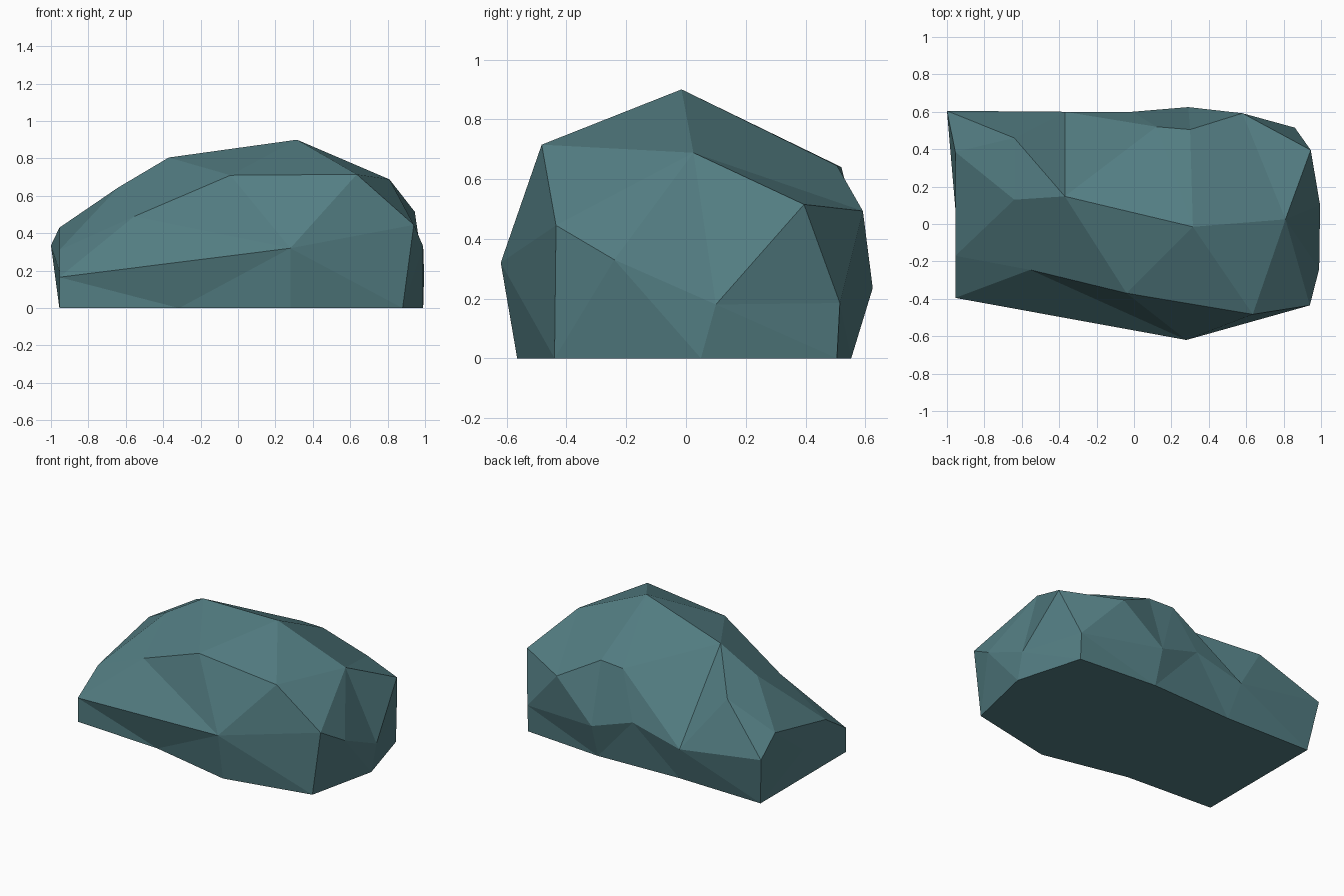
import bpy, bmesh

if "Cube" in bpy.data.objects:
    bpy.data.objects.remove(bpy.data.objects["Cube"])

# Contour rings of the boulder, each running counter-clockwise from the front left
base_xy = [(-.955, -.395), (-.315, -.435), (.28, -.565), (.88, -.44), (.99, .05),
           (.86, .505), (.29, .553), (-.32, .53), (-.955, .545)]
waist_pts = [(-.955, -.395, .165), (.28, -.62, .32), (.94, -.435, .445), (.99, -.24, .33),
             (.995, .10, .18), (.86, .515, .185), (.29, .625, .235), (-.01, .60, .33),
             (-.37, .60, .24), (-1, .605, .335), (-.955, .08, .195)]
shoulder_pts = [(-.955, -.17, .31), (-.555, -.245, .49), (-.04, -.37, .71), (.635, -.483, .715),
                (.81, .025, .688), (.945, .395, .515), (.58, .592, .493), (.30, .505, .645),
                (.12, .52, .64), (-.37, .148, .805), (-.64, .46, .61), (-.955, .385, .43)]

bm = bmesh.new()
base = [bm.verts.new((x, y, 0)) for x, y in base_xy]
waist = [bm.verts.new(p) for p in waist_pts]
shoulder = [bm.verts.new(p) for p in shoulder_pts]
peak = bm.verts.new((.315, -.015, .90))
knoll = bm.verts.new((-.64, .13, .645))


def stitch(a, b):
    """Join two chains of vertices with triangles, taking the shorter diagonal each time."""
    i = j = 0
    while i < len(a) - 1 or j < len(b) - 1:
        da = (a[i + 1].co - b[j].co).length if i < len(a) - 1 else 1e9
        db = (a[i].co - b[j + 1].co).length if j < len(b) - 1 else 1e9
        if da <= db:
            tri = (a[i], a[i + 1], b[j])
            i += 1
        else:
            tri = (a[i], b[j + 1], b[j])
            j += 1
        if len(set(tri)) == 3:
            bm.faces.new(tri)


def closed(ring):
    return ring + ring[:1]


# Side walls
stitch(closed(base), closed(waist))
stitch(closed(waist), closed(shoulder))

# Top: front slope, back slope and the small left saddle, all meeting at the ridge
right, saddle, left = shoulder[4], shoulder[9], shoulder[11]
stitch(shoulder[:5], [left, knoll, saddle, peak, right])
stitch(shoulder[5:10], [right, peak, saddle])
stitch([left, shoulder[10], saddle], [knoll])

# Flat underside
bm.faces.new(base[::-1])
bmesh.ops.recalc_face_normals(bm, faces=bm.faces[:])

mesh = bpy.data.meshes.new("boulder")
bm.to_mesh(mesh)
bm.free()

# Single stone colour
stone = bpy.data.materials.new("teal stone")
stone.diffuse_color = (.087, .207, .226, 1)
stone.use_nodes = True
stone.node_tree.nodes["Principled BSDF"].inputs["Base Color"].default_value = stone.diffuse_color
mesh.materials.append(stone)
bpy.context.collection.objects.link(bpy.data.objects.new("boulder", mesh))
